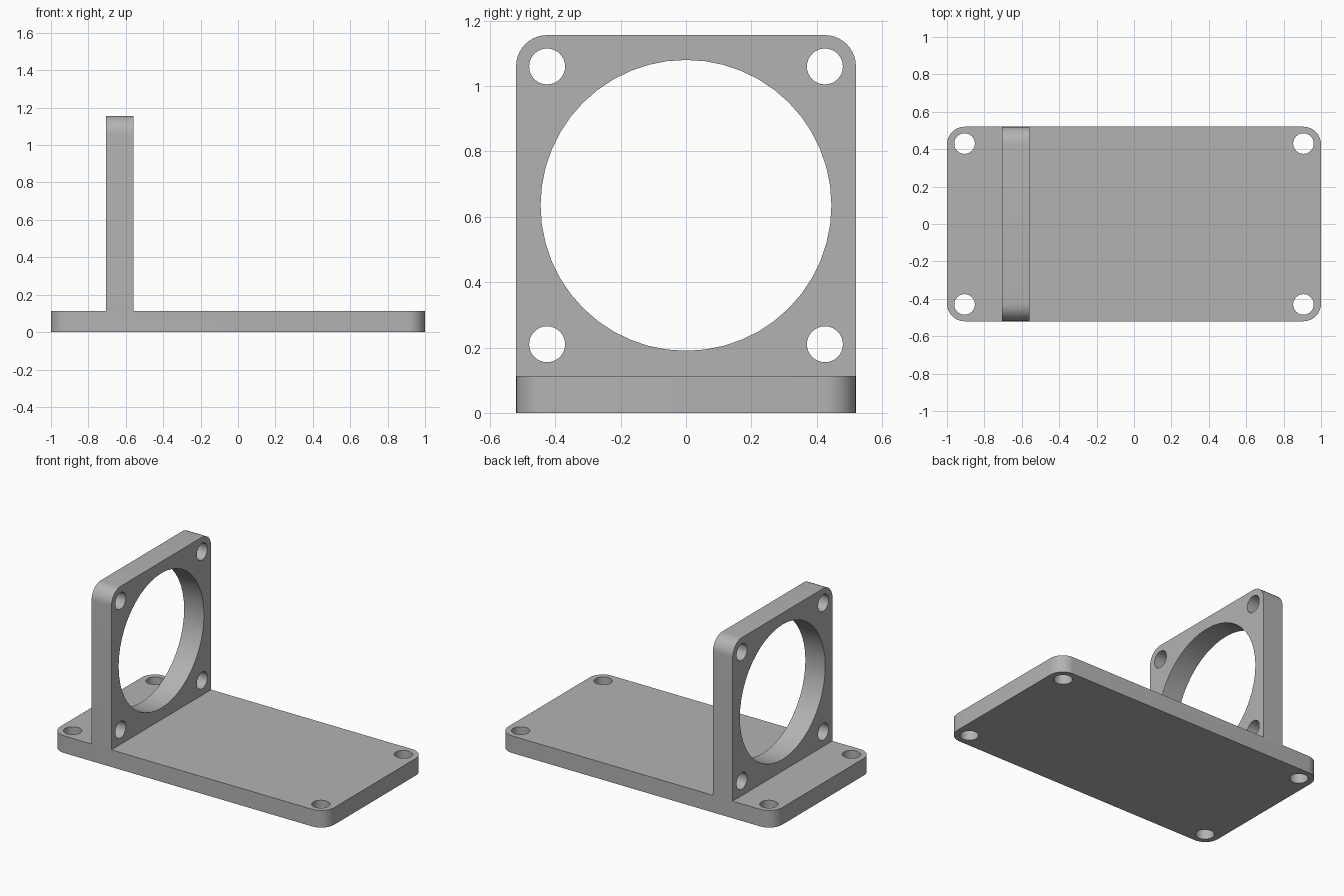
import bpy
import bmesh
from math import cos, sin, pi, radians
from mathutils import Matrix, Vector

default = bpy.data.objects.get("Cube")
if default:
    bpy.data.objects.remove(default)

HALF_LENGTH, HALF_WIDTH = 1.0, 0.52
BASE_HEIGHT = 0.113
CORNER = 0.095
HOLE = 0.055
PLATE_X = (-0.705, -0.56)
PLATE_TOP = 1.156
RING_Z, RING_RADIUS = 0.635, 0.445

grey = bpy.data.materials.new("matte_grey")
grey.use_nodes = True
colour = (0.45, 0.45, 0.45, 1)
grey.diffuse_color = colour
grey.node_tree.nodes["Principled BSDF"].inputs["Base Color"].default_value = colour

# Local (u, v, w) becomes (y, z, x) for parts that face along x
UPRIGHT = Matrix(((0, 0, 1, 0), (1, 0, 0, 0), (0, 1, 0, 0), (0, 0, 0, 1)))


def arc(cx, cy, r, start, sweep, steps):
    return [(cx + r * cos(start + sweep * i / steps),
             cy + r * sin(start + sweep * i / steps)) for i in range(steps + 1)]


def circle(cx, cy, r, steps):
    return arc(cx, cy, r, 0, 2 * pi, steps)[:-1]


def prism(name, outlines, low, high, matrix=Matrix()):
    """Extrude closed outlines from low to high along local z."""
    bm = bmesh.new()
    for points in outlines:
        face = bm.faces.new([bm.verts.new((x, y, low)) for x, y in points])
        new = bmesh.ops.extrude_face_region(bm, geom=[face], use_keep_orig=True)
        top = [v for v in new["geom"] if isinstance(v, bmesh.types.BMVert)]
        bmesh.ops.translate(bm, verts=top, vec=Vector((0, 0, high - low)))
    bmesh.ops.transform(bm, matrix=matrix, verts=bm.verts)
    bmesh.ops.recalc_face_normals(bm, faces=bm.faces)
    mesh = bpy.data.meshes.new(name)
    bm.to_mesh(mesh)
    bm.free()
    mesh.materials.append(grey)
    obj = bpy.data.objects.new(name, mesh)
    bpy.context.collection.objects.link(obj)
    return obj


def combine(target, other, operation):
    mod = target.modifiers.new(other.name, "BOOLEAN")
    mod.object, mod.operation, mod.solver = other, operation, "EXACT"
    bpy.context.view_layer.objects.active = target
    bpy.ops.object.modifier_apply(modifier=mod.name)
    bpy.data.objects.remove(other)


# Base slab with rounded corners
cx, cy = HALF_LENGTH - CORNER, HALF_WIDTH - CORNER
outline = []
for i, (sx, sy) in enumerate([(1, 1), (-1, 1), (-1, -1), (1, -1)]):
    outline += arc(sx * cx, sy * cy, CORNER, i * pi / 2, pi / 2, 10)
bracket = prism("mounting_bracket", [outline], 0, BASE_HEIGHT)

# Upright plate, rounded at its top corners and sunk into the slab
outline = [(-HALF_WIDTH, BASE_HEIGHT / 2), (HALF_WIDTH, BASE_HEIGHT / 2)]
outline += arc(cy, PLATE_TOP - CORNER, CORNER, 0, pi / 2, 10)
outline += arc(-cy, PLATE_TOP - CORNER, CORNER, pi / 2, pi / 2, 10)
combine(bracket, prism("upright_plate", [outline], *PLATE_X, UPRIGHT), "UNION")

# Screw holes through the slab
holes = [circle(sx * 0.906, sy * 0.43, HOLE, 32) for sx in (-1, 1) for sy in (-1, 1)]
combine(bracket, prism("slab_holes", holes, -0.1, BASE_HEIGHT + 0.1), "DIFFERENCE")

# Large opening and four screw holes through the plate
holes = [circle(sy * 0.425, RING_Z + sz * 0.425, HOLE, 32) for sy in (-1, 1) for sz in (-1, 1)]
holes.append(circle(0, RING_Z, RING_RADIUS, 48))
cutter = prism("plate_holes", holes, PLATE_X[0] - 0.1, PLATE_X[1] + 0.1, UPRIGHT)
combine(bracket, cutter, "DIFFERENCE")

# Merge leftover coplanar faces and smooth the rounded surfaces
bm = bmesh.new()
bm.from_mesh(bracket.data)
bmesh.ops.remove_doubles(bm, verts=bm.verts, dist=0.0001)
bmesh.ops.dissolve_limit(bm, angle_limit=radians(0.5), verts=bm.verts, edges=bm.edges)
bm.to_mesh(bracket.data)
bm.free()
bpy.ops.object.select_all(action="DESELECT")
bracket.select_set(True)
bpy.context.view_layer.objects.active = bracket
bpy.ops.object.shade_smooth_by_angle(angle=radians(30))
